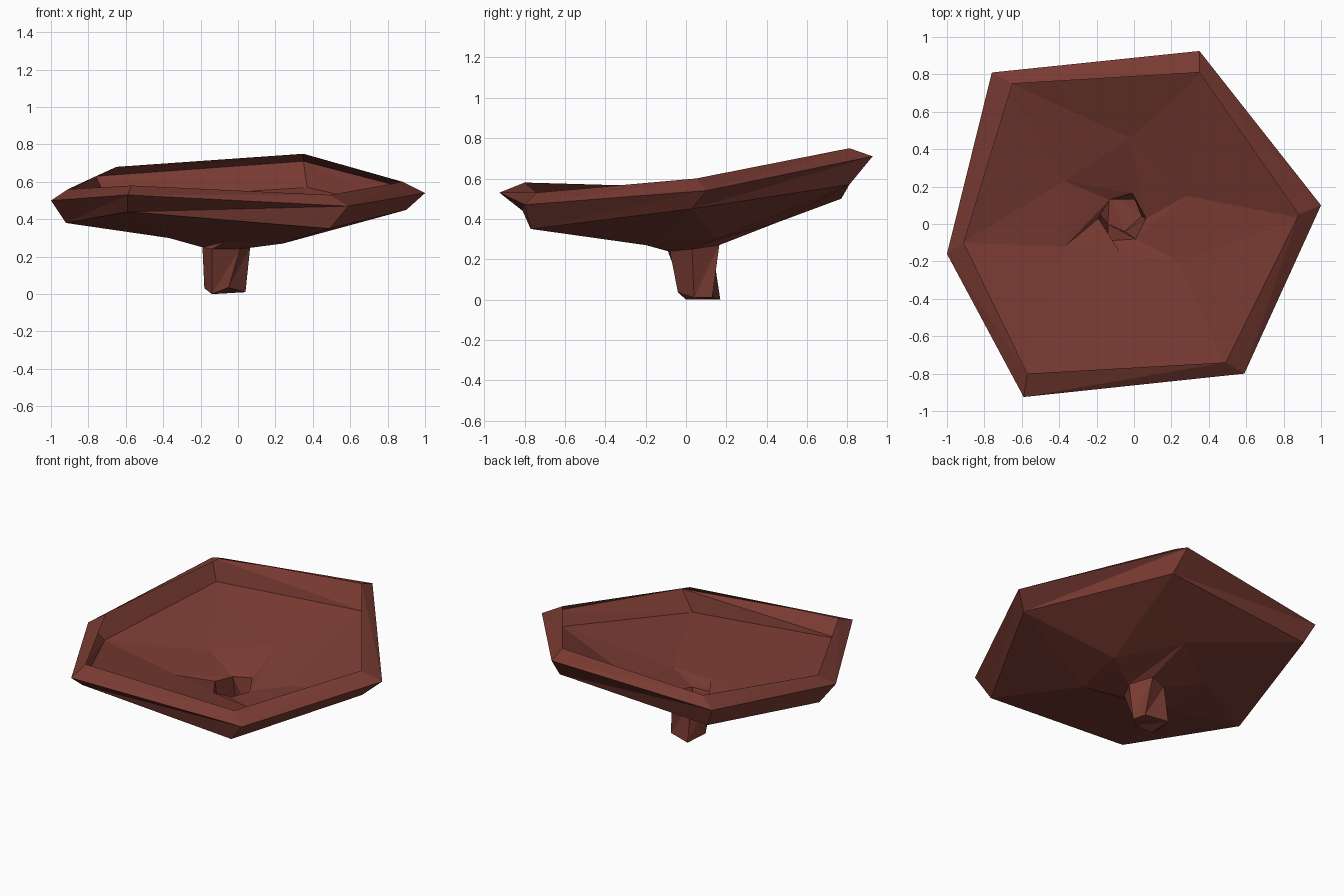
import bpy
import bmesh

cube = bpy.data.objects.get("Cube")
if cube:
    bpy.data.objects.remove(cube, do_unlink=True)


def make_material(name, colour):
    material = bpy.data.materials.new(name)
    material.use_nodes = True
    material.diffuse_color = colour
    shader = next(n for n in material.node_tree.nodes if n.type == "BSDF_PRINCIPLED")
    shader.inputs["Base Color"].default_value = colour
    shader.inputs["Roughness"].default_value = 0.9
    return material


reddish_brown = make_material("reddish brown", (0.19, 0.043, 0.032, 1))


def build_shell(name, rings, close_end=False):
    """Join successive rings with flat triangles, outward facing."""
    mesh = bpy.data.meshes.new(name)
    bm = bmesh.new()
    loops = [[bm.verts.new(point) for point in ring] for ring in rings]
    for upper, lower in zip(loops, loops[1:]):
        count = len(upper)
        for i in range(count):
            j = (i + 1) % count
            bm.faces.new((upper[i], upper[j], lower[j]))
            bm.faces.new((upper[i], lower[j], lower[i]))
    if close_end:
        end = loops[-1]
        for i in range(1, len(end) - 1):
            bm.faces.new((end[0], end[i], end[i + 1]))
    bm.to_mesh(mesh)
    bm.free()
    mesh.materials.append(reddish_brown)
    shell = bpy.data.objects.new(name, mesh)
    bpy.context.collection.objects.link(shell)
    return shell


# Uneven six-sided cross-sections, clockwise from the back right corner
crest = [(-.65, .75, .68), (.35, .81, .75), (.88, .05, .6),
         (.49, -.74, .53), (-.57, -.8, .58), (-.91, -.1, .56)]
outer_edge = [(-.76, .81, .63), (.35, .925, .71), (1, .1, .54),
              (.59, -.8, .47), (-.59, -.925, .53), (-1, -.16, .5)]
lower_edge = [(-.7, .77, .5), (.37, .81, .57), (.9, .03, .45),
              (.49, -.77, .35), (-.59, -.81, .44), (-.92, -.1, .38)]
dish_floor = [(-.37, .23, .33), (-.02, .46, .385), (.28, .15, .3),
              (.24, -.2, .27), (-.07, -.16, .28), (-.37, -.12, .3)]
stem_top = [(-.13, .13, .26), (-.01, .165, .27), (.065, .03, .25),
            (.01, -.08, .24), (-.14, -.09, .24), (-.19, .03, .25)]
stem_foot = [(-.13, .17, 0), (.02, .13, .01), (.04, .04, .01),
             (-.05, -.04, .035), (-.14, 0, 0), (-.18, .05, .03)]

# Folded lip, shallow open dish and hollow stem with a closed foot
build_shell("rim", [crest, outer_edge, lower_edge])
build_shell("dish", [lower_edge, dish_floor, stem_top])
build_shell("stem", [stem_top, stem_foot], close_end=True)
